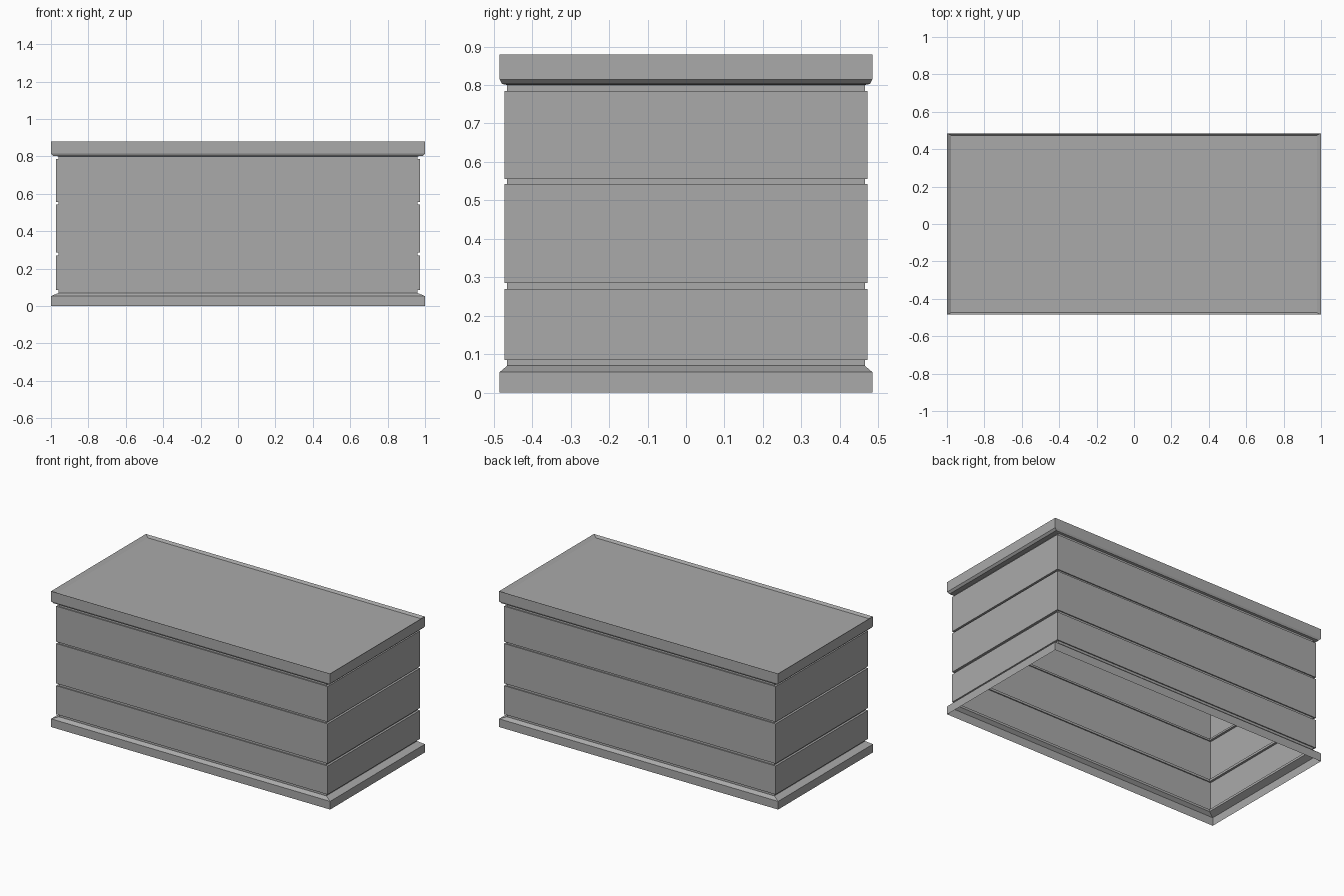
import bpy
import bmesh

HALF_DEPTH = 0.485  # widest half depth; half width is 1

cube = bpy.data.objects.get("Cube")
if cube:
    bpy.data.objects.remove(cube, do_unlink=True)

grey = bpy.data.materials.new("plain_grey")
grey.use_nodes = True
colour = (0.4, 0.4, 0.4, 1)
grey.diffuse_color = colour
grey.node_tree.nodes["Principled BSDF"].inputs["Base Color"].default_value = colour


def rectangular_shell(name, profile, capped=False):
    """Loft rectangles through (half depth, height) points, bottom to top."""
    bm = bmesh.new()
    rings = []
    for y, z in profile:
        x = y / HALF_DEPTH
        corners = ((-x, -y), (x, -y), (x, y), (-x, y))
        rings.append([bm.verts.new((cx, cy, z)) for cx, cy in corners])
    for low, high in zip(rings, rings[1:]):
        for i in range(4):
            j = (i + 1) % 4
            bm.faces.new((low[i], low[j], high[j], high[i]))
    if capped:
        bm.faces.new(rings[-1])
    mesh = bpy.data.meshes.new(name)
    bm.to_mesh(mesh)
    bm.free()
    mesh.materials.append(grey)
    obj = bpy.data.objects.new(name, mesh)
    bpy.context.collection.objects.link(obj)


PANEL, GROOVE = 0.472, 0.465

# Open base with a sloped shoulder
rectangular_shell("base_trim", [(HALF_DEPTH, 0), (HALF_DEPTH, 0.053), (GROOVE, 0.07)])

# Three wall bands, each standing proud of the groove below it
bands = [("lower", 0.07, 0.085, 0.27),
         ("middle", 0.27, 0.285, 0.543),
         ("upper", 0.543, 0.555, 0.785)]
for name, start, bottom, top in bands:
    rectangular_shell(name + "_wall_band", [
        (GROOVE, start), (GROOVE, bottom), (PANEL, bottom),
        (PANEL, top), (GROOVE, top)])

# Lid with a chamfered underside and a shallow sunken top
rectangular_shell("lid", [
    (GROOVE, 0.785), (GROOVE, 0.80), (0.479, 0.803), (HALF_DEPTH, 0.815),
    (HALF_DEPTH, 0.88), (0.474, 0.865)], capped=True)
